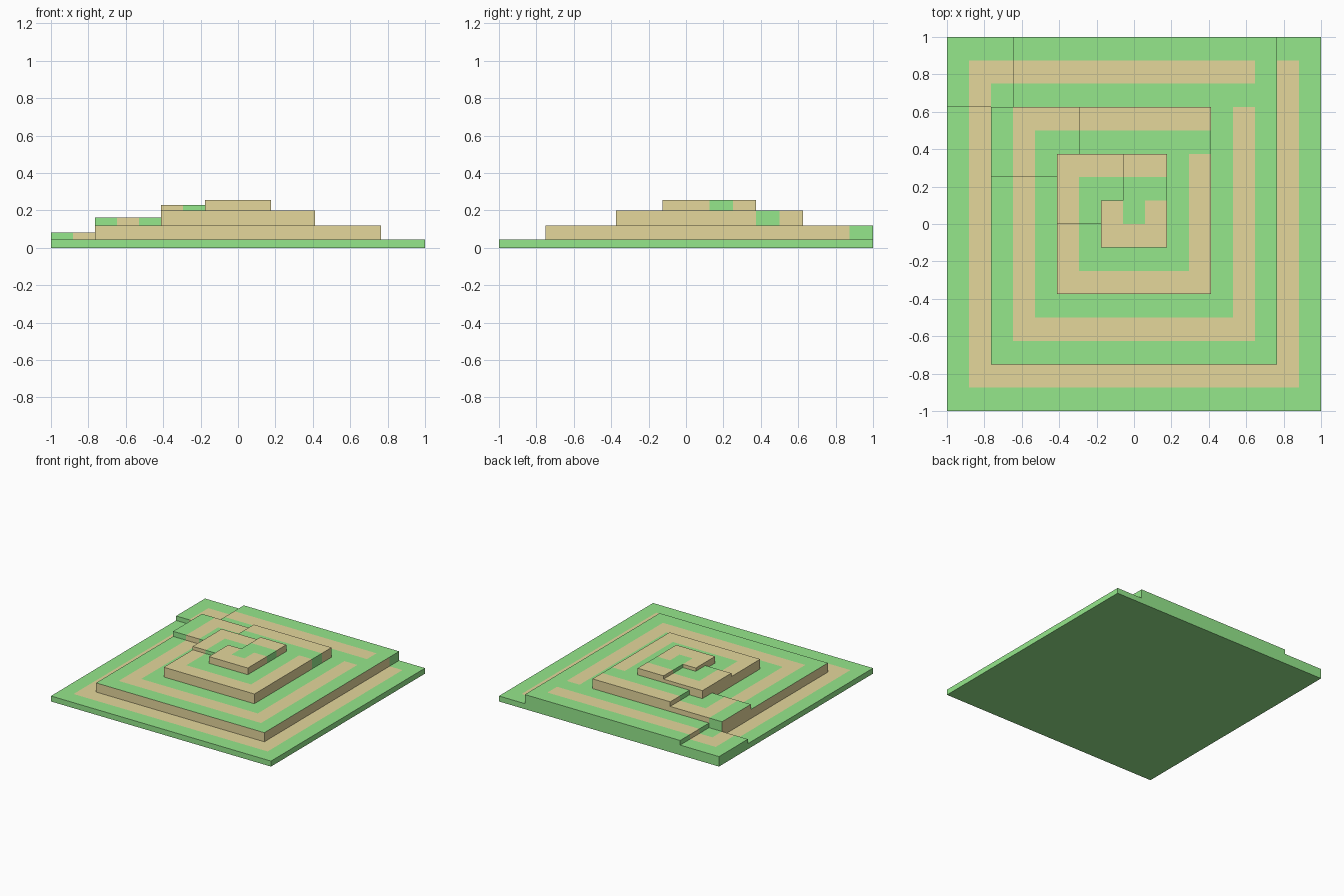
import bpy, bmesh

if "Cube" in bpy.data.objects:
    bpy.data.objects.remove(bpy.data.objects["Cube"])

NX, NY = 17, 16                      # cells across x and y
X = lambda i: -1 + 2 * i / NX
Y = lambda j: -1 + 2 * j / NY


def paint(grid, c0, c1, r0, r1, value):
    """Fill an inclusive block of cells."""
    for i in range(c0, c1 + 1):
        for j in range(r0, r1 + 1):
            grid[i, j] = value


def material(name, color):
    m = bpy.data.materials.new(name)
    m.diffuse_color = (*color, 1)
    m.use_nodes = True
    m.node_tree.nodes["Principled BSDF"].inputs["Base Color"].default_value = m.diffuse_color
    return m


cells = [(i, j) for i in range(NX) for j in range(NY)]

# Terrace heights: each turn of the ramp has a half step at its back left corner
height = {c: 0.045 for c in cells}
paint(height, 2, 14, 2, 15, 0.12)
paint(height, 0, 2, 13, 15, 0.082)
paint(height, 5, 11, 5, 12, 0.20)
paint(height, 2, 5, 10, 12, 0.162)
paint(height, 7, 9, 7, 10, 0.255)
paint(height, 5, 7, 8, 10, 0.228)
paint(height, 7, 7, 8, 8, 0.255)
# left side of the middle turn stays below its half step
paint(height, 2, 4, 5, 9, 0.12)

# Sandy path winding inwards: right, front, left and back run of each turn
path = {c: 0 for c in cells}
for k in range(4):
    lo, right, top = 1 + 2 * k, 15 - 2 * k, 14 - 2 * k
    paint(path, right, right, lo, top, 1)
    paint(path, lo, right, lo, lo, 1)
    paint(path, lo, lo, lo, top, 1)
    if k < 3:
        paint(path, lo, right - 2, top, top, 1)

bm = bmesh.new()


def face(points, mat):
    f = bm.faces.new([bm.verts.new(p) for p in points])
    f.material_index = mat


def wall(a, b, x0, y0, x1, y1):
    """Vertical face between cell a and neighbour b, sandy if either one is."""
    ha, hb = height[a], height.get(b, 0)
    if ha > hb:
        face([(x0, y0, hb), (x1, y1, hb), (x1, y1, ha), (x0, y0, ha)],
             max(path[a], path.get(b, 0)))


# Tops, bottoms and risers
for i, j in cells:
    c, h = (i, j), height[i, j]
    x0, x1, y0, y1 = X(i), X(i + 1), Y(j), Y(j + 1)
    face([(x0, y0, h), (x1, y0, h), (x1, y1, h), (x0, y1, h)], path[c])
    face([(x0, y1, 0), (x1, y1, 0), (x1, y0, 0), (x0, y0, 0)], 0)
    wall(c, (i, j - 1), x0, y0, x1, y0)
    wall(c, (i + 1, j), x1, y0, x1, y1)
    wall(c, (i, j + 1), x1, y1, x0, y1)
    wall(c, (i - 1, j), x0, y1, x0, y0)

# Merge the cells into large flat faces, keeping the colour borders
bmesh.ops.remove_doubles(bm, verts=bm.verts, dist=1e-4)
bmesh.ops.dissolve_limit(bm, angle_limit=0.01, verts=bm.verts, edges=bm.edges,
                         delimit={'MATERIAL'})

mesh = bpy.data.meshes.new("spiral_terrace")
bm.to_mesh(mesh)
bm.free()
mesh.materials.append(material("grass", (0.30, 0.80, 0.26)))
mesh.materials.append(material("sand", (0.78, 0.68, 0.33)))
obj = bpy.data.objects.new("spiral_terrace", mesh)
bpy.context.collection.objects.link(obj)
